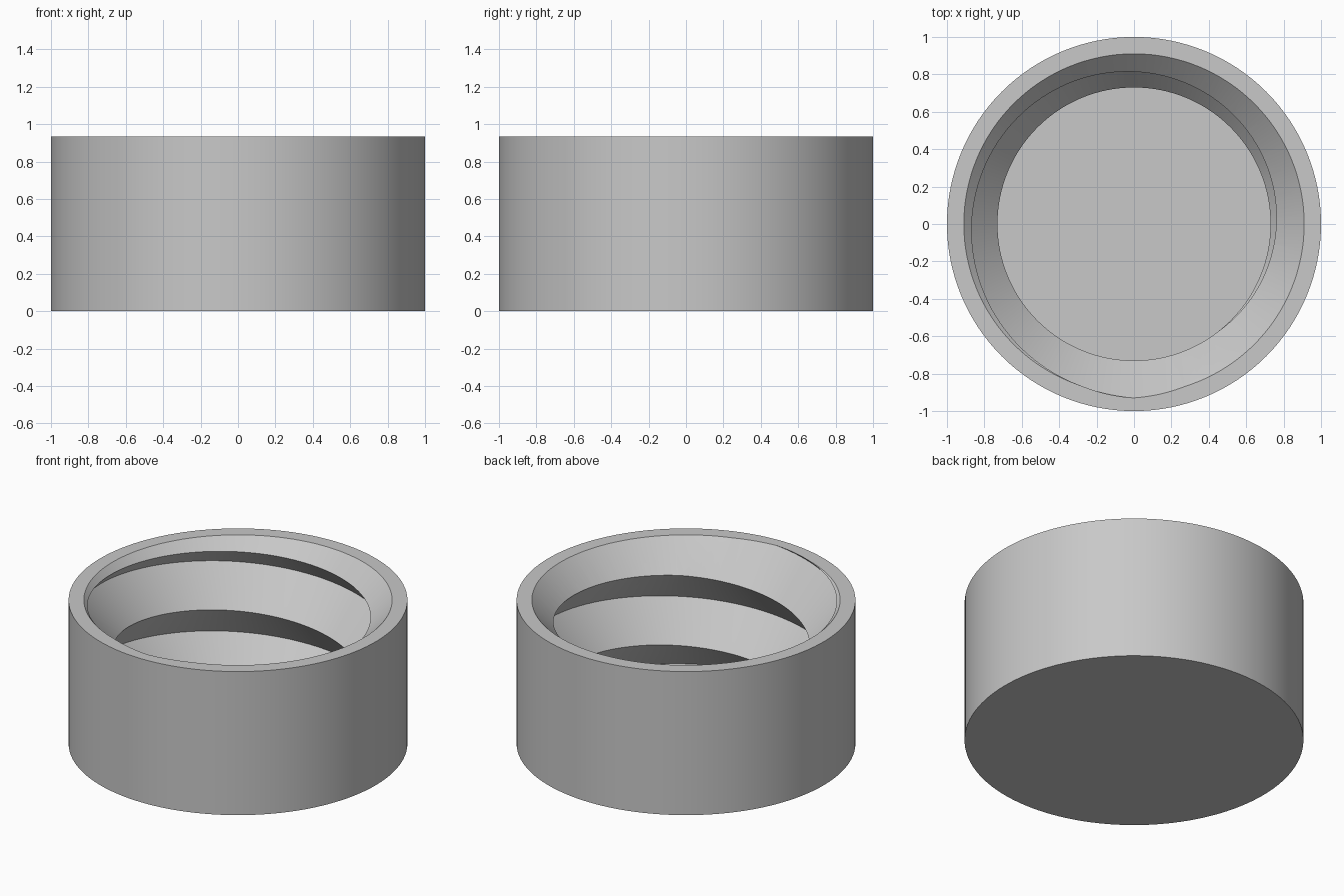
import bpy, bmesh, math

if "Cube" in bpy.data.objects:
    bpy.data.objects.remove(bpy.data.objects["Cube"], do_unlink=True)

SIDES = 128
HEIGHT, FLOOR, OPEN_TOP = 0.935, 0.10, 1.05
CREST, ROOT, PITCH, PHASE = 0.73, 0.93, 0.457, 0.364
MOUTH = 0.91

grey = bpy.data.materials.new("plain grey")
grey.use_nodes = True
colour = (0.58, 0.58, 0.58, 1)
grey.diffuse_color = colour
grey.node_tree.nodes["Principled BSDF"].inputs["Base Color"].default_value = colour


def finish(name, bm):
    bmesh.ops.recalc_face_normals(bm, faces=bm.faces[:])
    mesh = bpy.data.meshes.new(name)
    bm.to_mesh(mesh)
    bm.free()
    mesh.materials.append(grey)
    obj = bpy.data.objects.new(name, mesh)
    bpy.context.collection.objects.link(obj)
    return obj


def frustum(name, r_low, r_high, z_low, z_high):
    bm = bmesh.new()
    bmesh.ops.create_cone(bm, cap_ends=True, segments=SIDES, radius1=r_low,
                          radius2=r_high, depth=z_high - z_low)
    bmesh.ops.translate(bm, verts=bm.verts, vec=(0, 0, (z_low + z_high) / 2))
    return finish(name, bm)


def thread_cutter():
    # Right-handed helical V groove, trimmed flat at the floor and above the mouth
    bm = bmesh.new()
    columns = []
    for i in range(SIDES + 1):
        turn = i / SIDES
        a = turn * math.tau
        column = []
        for k in range(-6, 9):
            r = ROOT if k % 2 else CREST
            z = PHASE + PITCH * (turn + k / 2)
            column.append(bm.verts.new((r * math.cos(a), r * math.sin(a), z)))
        columns.append(column)
    for left, right in zip(columns, columns[1:]):
        for k in range(len(left) - 1):
            bm.faces.new((left[k], right[k], right[k + 1], left[k + 1]))
    bmesh.ops.remove_doubles(bm, verts=bm.verts[:], dist=1e-4)
    bmesh.ops.triangulate(bm, faces=bm.faces[:])
    for z, direction in ((FLOOR, -1), (OPEN_TOP, 1)):
        bmesh.ops.bisect_plane(bm, geom=bm.verts[:] + bm.edges[:] + bm.faces[:],
                               dist=1e-6, plane_co=(0, 0, z),
                               plane_no=(0, 0, direction), clear_outer=True)
        rim = [e for e in bm.edges if e.is_boundary
               and all(abs(v.co.z - z) < 1e-4 for v in e.verts)]
        bmesh.ops.edgeloop_fill(bm, edges=rim)
    return finish("thread_cutter", bm)


# Cap body with threaded cavity and 45 degree lead-in chamfer
cap = frustum("threaded_cap", 1, 1, 0, HEIGHT)
low = 0.65
cutters = [thread_cutter(),
           frustum("chamfer_cutter", low, MOUTH + OPEN_TOP - HEIGHT,
                   HEIGHT - (MOUTH - low), OPEN_TOP)]

bpy.ops.object.select_all(action='DESELECT')
cap.select_set(True)
bpy.context.view_layer.objects.active = cap
for cutter in cutters:
    cutter.hide_render = True
    mod = cap.modifiers.new(cutter.name, 'BOOLEAN')
    mod.operation = 'DIFFERENCE'
    mod.solver = 'EXACT'
    mod.object = cutter
    bpy.ops.object.modifier_apply(modifier=mod.name)
    bpy.data.objects.remove(cutter, do_unlink=True)

# Smooth walls, crisp rims and thread crests
bpy.ops.object.shade_smooth_by_angle(angle=math.radians(30))
